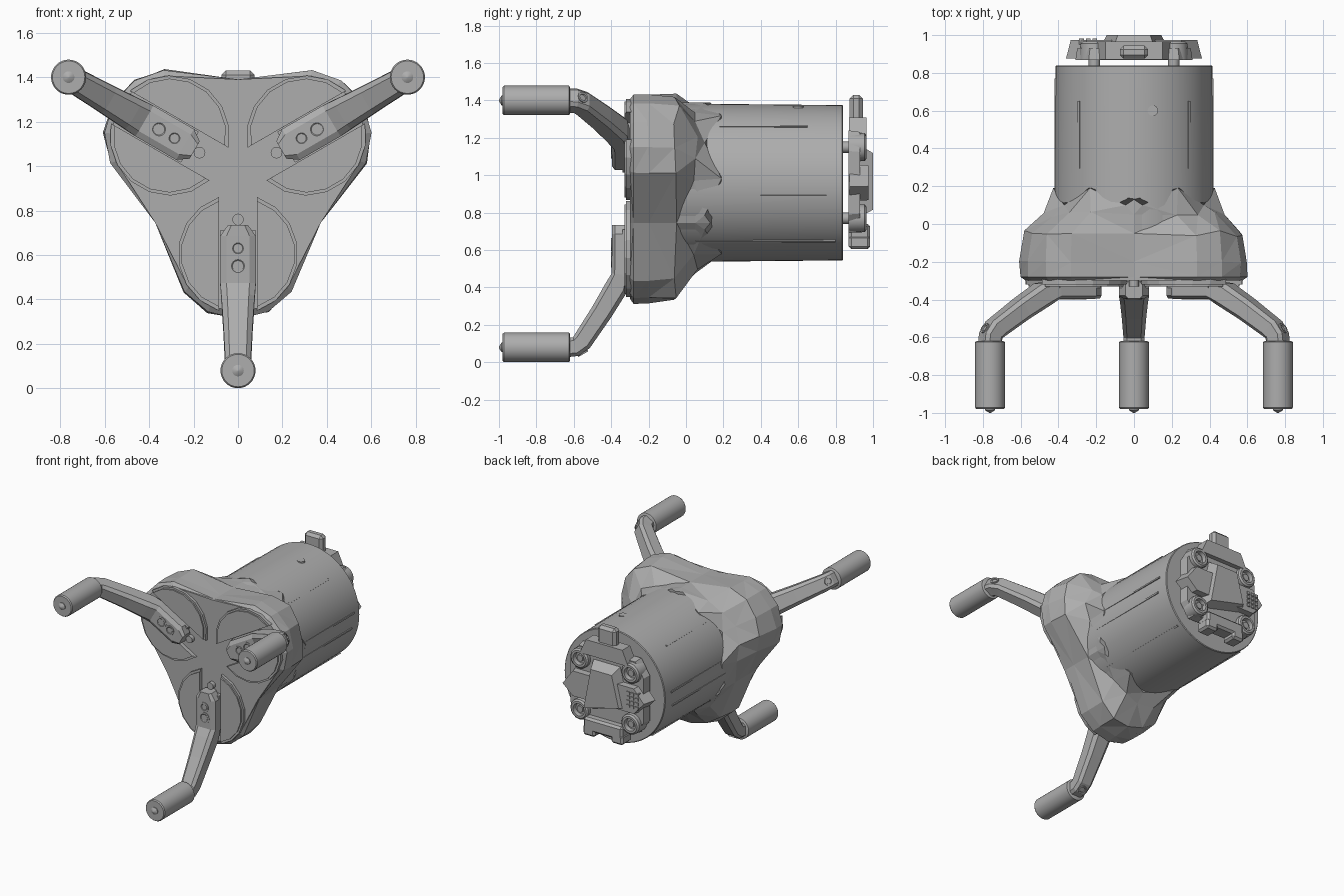
import bpy, bmesh, math, random
from mathutils import Matrix, Vector

random.seed(4)
if "Cube" in bpy.data.objects:
    bpy.data.objects.remove(bpy.data.objects["Cube"])

AXIS_Z = 0.96
CENTRE = Matrix.Translation((0, 0, AXIS_Z))

grey = bpy.data.materials.new("plain_grey")
grey.use_nodes = True
grey.diffuse_color = (0.42, 0.42, 0.42, 1)
grey.node_tree.nodes["Principled BSDF"].inputs["Base Color"].default_value = (0.42, 0.42, 0.42, 1)


def finish(name, bm, matrix=CENTRE, smooth=False):
    """Turn a bmesh into a named, coloured object."""
    bmesh.ops.recalc_face_normals(bm, faces=bm.faces)
    bm.transform(matrix)
    mesh = bpy.data.meshes.new(name)
    bm.to_mesh(mesh)
    bm.free()
    mesh.materials.append(grey)
    obj = bpy.data.objects.new(name, mesh)
    bpy.context.collection.objects.link(obj)
    if smooth:
        bpy.ops.object.select_all(action='DESELECT')
        obj.select_set(True)
        bpy.context.view_layer.objects.active = obj
        bpy.ops.object.shade_smooth_by_angle(angle=math.radians(35))
    return obj


def loft(name, rings, matrix=CENTRE, smooth=False, facets=False):
    """Skin a list of equal-length point rings and cap both ends."""
    bm = bmesh.new()
    rows = [[bm.verts.new(p) for p in ring] for ring in rings]
    n = len(rows[0])
    for a, b in zip(rows, rows[1:]):
        for i in range(n):
            j = (i + 1) % n
            bm.faces.new((a[i], a[j], b[j], b[i]))
    bm.faces.new(rows[0])
    bm.faces.new(rows[-1])
    if facets:
        bmesh.ops.triangulate(bm, faces=[f for f in bm.faces if len(f.verts) == 4])
    return finish(name, bm, matrix, smooth)


def lathe(name, x, z, profile, matrix=CENTRE, sides=24):
    """Turn (y, radius) pairs around an axis parallel to y."""
    turns = [math.tau * i / sides for i in range(sides)]
    rings = [[(x + r * math.sin(t), y, z + r * math.cos(t)) for t in turns]
             for y, r in profile]
    return loft(name, rings, matrix, True)


def prism(name, outline, y0, y1, matrix=CENTRE, inset=1.0):
    """Extrude an (x, z) outline along y, scaling the far end by inset."""
    return loft(name, [[(x, y0, z) for x, z in outline],
                       [(x * inset, y1, z * inset) for x, z in outline]], matrix)


def box(name, x0, x1, y0, y1, z0, z1, bevel=0.0, matrix=CENTRE):
    obj = prism(name, [(x0, z0), (x1, z0), (x1, z1), (x0, z1)], y0, y1, matrix)
    if bevel:
        mod = obj.modifiers.new("soft_edges", 'BEVEL')
        mod.width = bevel
        mod.segments = 1
    return obj


# Main motor housing, with thin ribs along both flanks
lathe("body_housing", 0, 0, [(-0.22, 0.422), (0.1, 0.422), (0.835, 0.415), (0.84, 0.41)], sides=64)
for side in (-1, 1):
    for angle, y0, y1 in ((44, 0.18, 0.65), (85, 0.05, 0.77), (100, 0.1, 0.75), (138, 0.05, 0.8)):
        turn = CENTRE @ Matrix.Rotation(math.radians(side * angle), 4, 'Y')
        box("housing_rib", -0.006, 0.006, y0, y1, 0.40, 0.423, matrix=turn)


# Faceted head: three bulges with a waist between each pair
def lobed_ring(y, d, r, rough=0.0, stagger=0.0):
    ring = []
    for lobe in (60, 180, 300):
        a = math.radians(lobe)
        for k in range(-2, 3):
            t = a + math.radians(k * 27)
            rr = r + random.uniform(-rough, rough)
            tongue = stagger * (1 if k % 2 else -0.5)
            ring.append((d * math.sin(a) + rr * math.sin(t),
                         y + tongue + random.uniform(-rough, rough),
                         d * math.cos(a) + rr * math.cos(t)))
        waist = math.radians(lobe + 60)
        ring.append((0.43 * math.sin(waist), y, 0.43 * math.cos(waist)))
    return ring


loft("lobed_head", [
    lobed_ring(-0.30, 0.345, 0.275),
    lobed_ring(-0.28, 0.35, 0.298),
    lobed_ring(-0.20, 0.35, 0.30, 0.006),
    lobed_ring(-0.05, 0.345, 0.29, 0.016),
    lobed_ring(0.05, 0.23, 0.27, 0.016),
    lobed_ring(0.13, 0.0, 0.428, 0.0, 0.06)], facets=True)


# One finger assembly, built with local +z pointing out along its lobe
def arm_ring(d, y, tilt, half_w, half_h):
    """Chamfered section square to the arm's path."""
    normal = Vector((0, -math.cos(tilt), -math.sin(tilt)))
    c = 0.65
    corners = [(-1, -c), (-c, -1), (c, -1), (1, -c), (1, c), (c, 1), (-c, 1), (-1, c)]
    return [Vector((u * half_w, y, d)) + normal * v * half_h for u, v in corners]


def finger(label, angle):
    m = CENTRE @ Matrix.Rotation(math.radians(angle), 4, 'Y')
    # Split cover disc with a slot for the arm
    for side, word in ((1, "left"), (-1, "right")):
        r, slot, mid = 0.27, 0.085, 0.355
        start = math.asin(slot / r)
        outline = []
        for i in range(8):
            t = start + (math.pi - 2 * start) * i / 7
            outline.append((side * r * math.sin(t), mid + r * math.cos(t)))
        prism(f"{label}_{word}_cover", outline, -0.29, -0.32, m)
        rim = [(x * 0.93 + side * 0.006, mid + (z - mid) * 0.93) for x, z in outline]
        prism(f"{label}_{word}_cover_face", rim, -0.315, -0.33, m)
    # Bent arm
    loft(f"{label}_arm", [
        arm_ring(0.225, -0.35, 0, 0.045, 0.045),
        arm_ring(0.275, -0.35, 0, 0.08, 0.046),
        arm_ring(0.49, -0.35, 0.1, 0.08, 0.048),
        arm_ring(0.56, -0.372, 0.4, 0.075, 0.062),
        arm_ring(0.69, -0.45, 0.5, 0.066, 0.058),
        arm_ring(0.845, -0.553, 0.8, 0.058, 0.055),
        arm_ring(0.876, -0.59, 1.3, 0.056, 0.052),
        arm_ring(0.88, -0.63, 1.57, 0.056, 0.052)], m)
    foot = [(-0.08, 0.25), (0.08, 0.25), (0.08, 0.5), (-0.08, 0.5)]
    prism(f"{label}_arm_foot", foot, -0.28, -0.34, m)
    # Flush screws and pivot pin
    for d, r in ((0.33, 0.035), (0.41, 0.042)):
        lathe(f"{label}_arm_screw", 0, d, [(-0.38, r), (-0.4, r), (-0.4, r * 0.7),
                                         (-0.397, r * 0.6)], m, 16)
    lathe(f"{label}_pivot_pin", 0, 0.20, [(-0.28, 0.026), (-0.33, 0.026)], m, 12)
    # Fingertip roller with a small pointed end
    lathe(f"{label}_tip", 0, 0.88, [
        (-0.62, 0.07), (-0.625, 0.079), (-0.972, 0.079), (-0.98, 0.073),
        (-0.98, 0.026), (-0.986, 0.026), (-1.0, 0.004)], m, 32)
    # Flush set screw on the outside of the elbow
    elbow = m @ Matrix.Translation((0, -0.551, 0.913)) @ Matrix.Rotation(1.05, 4, 'X')
    lathe(f"{label}_elbow_screw", 0, 0, [(-0.02, 0.03), (0.004, 0.03), (0.004, 0.02),
                                       (-0.004, 0.018)], elbow, 12)


for label, angle in (("lower_finger", 180), ("left_finger", 60), ("right_finger", -60)):
    finger(label, angle)

# Rear mounting plate, held off the housing by four bolts
plate = [(-0.31, -0.17), (-0.24, -0.27), (0.24, -0.27), (0.31, -0.17),
         (0.31, 0.17), (0.24, 0.28), (-0.24, 0.28), (-0.31, 0.17)]
prism("mount_plate", plate, 0.868, 0.93, CENTRE, 0.97)
for sx in (-1, 1):
    for sz in (-1, 1):
        lathe("mount_bolt", sx * 0.21, sz * 0.19, [
            (0.83, 0.03), (0.87, 0.03), (0.87, 0.078), (0.955, 0.074), (0.965, 0.062),
            (0.965, 0.046), (0.935, 0.042), (0.935, 0.026), (0.95, 0.024)], CENTRE, 16)

# Sloped connector across the plate, with pointed ends
prism("connector_bar", [(-0.36, 0), (-0.27, -0.1), (0.27, -0.1), (0.36, -0.02),
                        (0.27, 0.1), (-0.27, 0.1)], 0.875, 0.975, CENTRE, 0.93)
prism("connector_wedge", [(-0.2, -0.1), (0.2, -0.2), (0.12, 0.22), (-0.12, 0.22)],
      0.9, 1.0, CENTRE, 0.72)
for i in range(3):
    for j in range(4):
        x, z = -0.29 + i * 0.035, -0.055 + j * 0.032
        box("connector_contact", x, x + 0.024, 0.95, 0.982, z, z + 0.022)

# Notched lower tab and upper latch
box("lower_tab", -0.16, 0.16, 0.87, 0.985, -0.32, -0.22, 0.015)
for sx in (-1, 1):
    box("lower_tab_leg", sx * 0.115 - 0.05, sx * 0.115 + 0.05, 0.87, 0.985, -0.355, -0.28, 0.015)
prism("upper_tab", [(-0.2, 0.24), (0.2, 0.24), (0.15, 0.35), (-0.15, 0.35)], 0.872, 0.965)
box("upper_latch", -0.075, 0.075, 0.875, 0.945, 0.33, 0.47, 0.02)

# Small raised mark on top of the housing
lathe("housing_mark", 0, 0, [(-0.006, 0.028), (0.006, 0.028)],
      Matrix.Translation((0.1, 0.6, AXIS_Z + 0.405)) @ Matrix.Rotation(math.pi / 2, 4, 'X'), 16)
